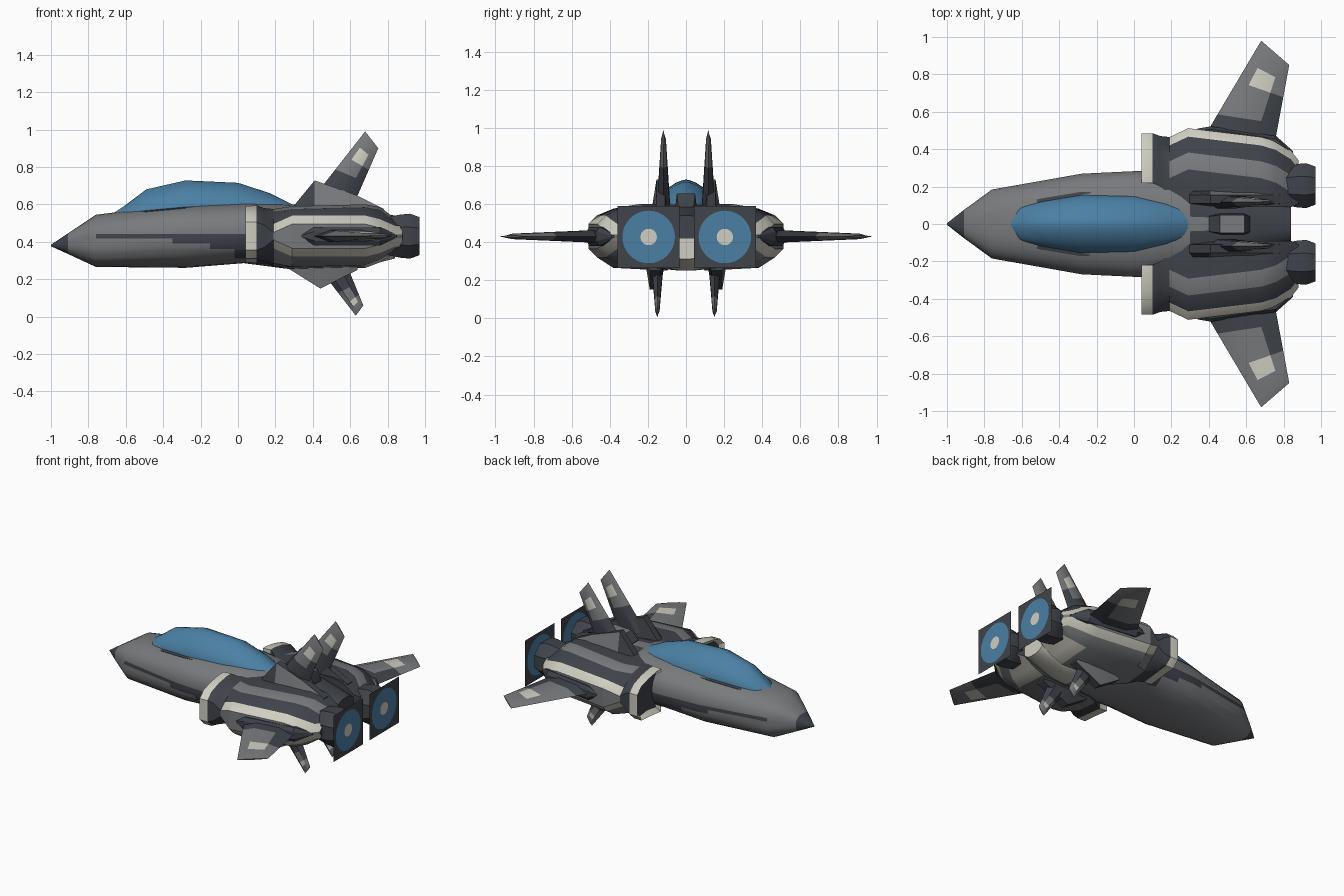
import bpy, bmesh, math
from mathutils import Vector

if "Cube" in bpy.data.objects:
    bpy.data.objects.remove(bpy.data.objects["Cube"])

COLOURS = {
    "mid_grey": (0.19, 0.195, 0.205), "dark_grey": (0.05, 0.056, 0.067),
    "cream": (0.63, 0.62, 0.54), "glass_blue": (0.07, 0.215, 0.37),
}
NAMES = list(COLOURS)
GREY, DARK, CREAM, BLUE = range(4)
for n, c in COLOURS.items():
    bpy.data.materials.new(n).diffuse_color = (*c, 1)


def finish(name, bm):
    bmesh.ops.recalc_face_normals(bm, faces=bm.faces[:])
    me = bpy.data.meshes.new(name)
    bm.to_mesh(me)
    bm.free()
    for n in NAMES:
        me.materials.append(bpy.data.materials[n])
    ob = bpy.data.objects.new(name, me)
    bpy.context.collection.objects.link(ob)
    return ob


def loft(name, rings, rule, cuts=()):
    """Skin closed rings; rule(centre, segment) gives a colour, segment -1 is the cap.
    Cuts (axis, value) split the faces so that colour borders run straight."""
    bm = bmesh.new()
    vs = [[bm.verts.new(p) for p in r] for r in rings]
    n = len(rings[0])
    for a, b in zip(vs, vs[1:]):
        for i in range(n):
            j = (i + 1) % n
            f = bm.faces.new((a[i], a[j], b[j], b[i]))
            f.material_index = rule(f.calc_center_median(), i)
    for r in (vs[0], vs[-1]):
        f = bm.faces.new(r)
        f.material_index = rule(f.calc_center_median(), -1)
    for axis, v in cuts:
        no = Vector((axis == 0, axis == 1, axis == 2))
        bmesh.ops.bisect_plane(bm, geom=bm.verts[:] + bm.edges[:] + bm.faces[:],
                               plane_co=no * v, plane_no=no)
    if cuts:
        for f in bm.faces:
            f.material_index = rule(f.calc_center_median(), 0)
    return finish(name, bm)


def power(v, e):
    return math.copysign(abs(v) ** e, v)


# Fuselage: x, half width, bottom, top
def body_ring(x, w, zb, zt, n=32):
    c, h = (zb + zt) / 2, (zt - zb) / 2
    ang = [2 * math.pi * (i + 0.5) / n for i in range(n)]
    return [(x, w * power(math.cos(a), 0.8), c + h * power(math.sin(a), 0.8)) for a in ang]


def body_rule(c, seg):
    if c.x < -0.91:
        return DARK
    if c.x > 0.5 and c.z < 0.43:
        return CREAM
    if c.x > 0.3 and c.z > 0.4:
        return GREY if abs(c.y) < 0.05 and c.x < 0.6 else DARK
    low = next(z for x, z in ((-0.02, 0.31), (-0.15, 0.36), (-0.35, 0.39), (-9, 0.418)) if c.x > x)
    return DARK if c.x > -0.77 and low < c.z < 0.442 else GREY


body = [(-1, 0.004, 0.376, 0.384), (-0.91, 0.075, 0.335, 0.445),
        (-0.76, 0.185, 0.265, 0.545), (-0.28, 0.27, 0.26, 0.605),
        (0.03, 0.285, 0.285, 0.615), (0.3, 0.25, 0.25, 0.60),
        (0.6, 0.18, 0.25, 0.59), (0.84, 0.11, 0.31, 0.54)]
loft("fuselage", [body_ring(*r) for r in body], body_rule,
     [(2, z) for z in (0.31, 0.36, 0.39, 0.418, 0.442)]
     + [(0, x) for x in (-0.35, -0.15, -0.02, 0.5)])


# Canopy glass and the dark frame around its base
def dome_ring(x, w, zb, zt, n=14):
    ang = [math.pi * i / n for i in range(n + 1)]
    arc = [(x, w * power(math.cos(a), 1.25), zb + (zt - zb) * abs(math.sin(a)) ** 1.25)
           for a in ang]
    return arc + [(x, -w, zb - 0.06), (x, w, zb - 0.06)]


glass = [(-0.67, 0.02, 0.535, 0.55), (-0.61, 0.09, 0.545, 0.59), (-0.49, 0.12, 0.565, 0.68),
         (-0.28, 0.155, 0.585, 0.728), (0.0, 0.15, 0.59, 0.715),
         (0.17, 0.11, 0.59, 0.66), (0.29, 0.075, 0.58, 0.60)]
loft("canopy", [dome_ring(*g) for g in glass], lambda c, s: BLUE)
loft("canopy_frame", [dome_ring(x - 0.008, w + 0.016, zb - 0.004, zb + 0.01)
                      for x, w, zb, zt in glass], lambda c, s: DARK)

# Vent box on the spine
loft("spine_vent", [[(x, -w, 0.55), (x, w, 0.55), (x, w * 0.8, z), (x, -w * 0.8, z)]
                    for x, w, z in ((0.40, 0.05, 0.6), (0.46, 0.06, 0.65), (0.59, 0.06, 0.655),
                                    (0.62, 0.05, 0.59))],
     lambda c, s: GREY if 0.46 < c.x < 0.59 and s == 2 else DARK)


# Engine nacelles: x, inner y, outer y, bottom, top, half height of side panel
def nacelle_ring(s, x, yi, yo, zb, zt, h):
    m = 0.43
    pts = [(yo, m + h), (yo - 0.045, m + h + 0.045), (yo - 0.13, zt - 0.015), (yo - 0.22, zt),
           (yi, zt), (yi, zb), (yo - 0.13, zb + 0.015), (yo - 0.045, m - h - 0.045), (yo, m - h)]
    return [(x, s * y, z) for y, z in pts]


def nacelle_rule(c, seg):
    if seg == -1 or 0.1 < c.x < 0.2:
        return DARK
    if c.x < 0.1:
        return CREAM
    if seg == 5:
        return CREAM if c.x > 0.5 else GREY
    return (CREAM, DARK, GREY, DARK, DARK, GREY, GREY, CREAM, GREY)[seg]


nacelle = [(0.07, 0.24, 0.46, 0.32, 0.56, 0.06), (0.04, 0.22, 0.485, 0.29, 0.59, 0.075),
           (0.10, 0.22, 0.485, 0.285, 0.595, 0.075), (0.14, 0.20, 0.47, 0.285, 0.58, 0.06),
           (0.19, 0.16, 0.465, 0.27, 0.575, 0.02), (0.29, 0.10, 0.512, 0.25, 0.59, 0.065),
           (0.68, 0.09, 0.465, 0.26, 0.60, 0.065), (0.76, 0.09, 0.44, 0.29, 0.585, 0.045),
           (0.84, 0.09, 0.39, 0.34, 0.525, 0.01), (0.88, 0.11, 0.34, 0.35, 0.51, 0.01)]


# Blades: root and tip given as leading edge, trailing edge (chord, span), thickness
def blade(name, root, tip, place, dark, patch):
    rings = []
    for t in (0, 0.15, dark, patch[0], patch[1], 0.93, 1):
        le, te = (Vector(root[k]).lerp(Vector(tip[k]), t) for k in (0, 1))
        th = (root[2] + (tip[2] - root[2]) * t) * (0.3 if t == 1 else 1)
        ring = []
        for u, o in ((0, 0), (0.25, 1), (0.72, 1), (1, 0), (0.72, -1), (0.25, -1)):
            p = le.lerp(te, u)
            ring.append(place(p.x, p.y, o * th))
        rings.append(ring)
    count = [0]

    def rule(c, seg):
        if seg == -1:
            return GREY
        k = count[0] // 6
        count[0] += 1
        if k < 2 or (k == 2 and seg in (2, 3)):
            return DARK
        return CREAM if k == 3 and seg in (1, 4) else GREY
    return loft(name, rings, rule)


# Exhaust plate: white core, blue disc, dark square in one flat sheet
def exhaust_plate(name, y0, z0, n=32):
    bm = bmesh.new()
    rows = [[], [], []]
    for i in range(n):
        a = 2 * math.pi * i / n
        c, s = math.cos(a), math.sin(a)
        for row, r in zip(rows, (0.043, 0.138, 0.163 / max(abs(c), abs(s)))):
            row.append(bm.verts.new((0.999, y0 + r * c, z0 + r * s)))
    bm.faces.new(rows[0]).material_index = CREAM
    for a, b, col in ((rows[0], rows[1], BLUE), (rows[1], rows[2], DARK)):
        for i in range(n):
            j = (i + 1) % n
            bm.faces.new((a[i], b[i], b[j], a[j])).material_index = col
    return finish(name, bm)


for s, side in ((1, "right"), (-1, "left")):
    loft("nacelle_" + side, [nacelle_ring(s, *r) for r in nacelle], nacelle_rule)

    # Octagonal nozzle with a recessed end
    loft("nozzle_" + side,
         [[(x, s * 0.205 + r * math.cos(math.pi * (i + 0.5) / 4),
            0.43 + r * math.sin(math.pi * (i + 0.5) / 4)) for i in range(8)]
          for x, r in ((0.80, 0.11), (0.87, 0.125), (0.92, 0.13), (0.97, 0.11),
                       (0.97, 0.085), (0.92, 0.07))], lambda c, g: DARK)
    exhaust_plate("exhaust_plate_" + side, s * 0.2 + 0.004, 0.427)

    # Wing with its root fairing
    blade("wing_" + side, ((0.36, 0.44), (0.75, 0.42), 0.035),
          ((0.68, 0.98), (0.83, 0.85), 0.013),
          lambda a, b, o, s=s: (a, s * b, 0.43 + o), 0.27, (0.6, 0.78))
    loft("wing_fairing_" + side,
         [[(x, s * y, 0.43 + z) for y, z in ((0.36, -h), (yo - 0.015, -h), (yo, -h / 2),
                                            (yo, h / 2), (yo - 0.015, h), (0.36, h))]
          for x, yo, h in ((0.34, 0.51, 0.008), (0.41, 0.522, 0.05),
                           (0.76, 0.47, 0.05), (0.85, 0.39, 0.008))], lambda c, g: DARK)

    # Upper and lower fins
    blade("upper_fin_" + side, ((0.39, 0.62), (0.61, 0.58), 0.034),
          ((0.68, 0.99), (0.75, 0.90), 0.011),
          lambda a, b, o, s=s: (a, s * 0.118 + o, b), 0.45, (0.64, 0.82))
    blade("lower_fin_" + side, ((0.44, 0.25), (0.58, 0.28), 0.03),
          ((0.63, 0.005), (0.67, 0.06), 0.01),
          lambda a, b, o, s=s: (a, s * 0.15 + o, b), 0.5, (0.74, 0.85))

    # Ridges carrying the fins
    loft("upper_ridge_" + side,
         [[(x, s * 0.09, 0.54), (x, s * 0.185, 0.54), (x, s * 0.155, z), (x, s * 0.11, z)]
          for x, z in ((0.28, 0.57), (0.41, 0.728), (0.63, 0.65), (0.78, 0.575))],
         lambda c, g: GREY if g == 1 and c.x > 0.36 else DARK)
    loft("lower_ridge_" + side,
         [[(x, s * 0.11, 0.30), (x, s * 0.215, 0.30), (x, s * 0.19, z), (x, s * 0.135, z)]
          for x, z in ((0.28, 0.25), (0.44, 0.15), (0.56, 0.21), (0.64, 0.25))],
         lambda c, g: GREY if g == 1 else DARK)

# Smooth shading with sharp edges kept
bpy.ops.object.select_all(action='SELECT')
bpy.context.view_layer.objects.active = bpy.data.objects["fuselage"]
bpy.ops.object.shade_smooth_by_angle(angle=math.radians(30))

for m in bpy.data.materials:
    if m.users and not m.is_grease_pencil:
        m.use_nodes = True
        m.node_tree.nodes["Principled BSDF"].inputs["Base Color"].default_value = m.diffuse_color
